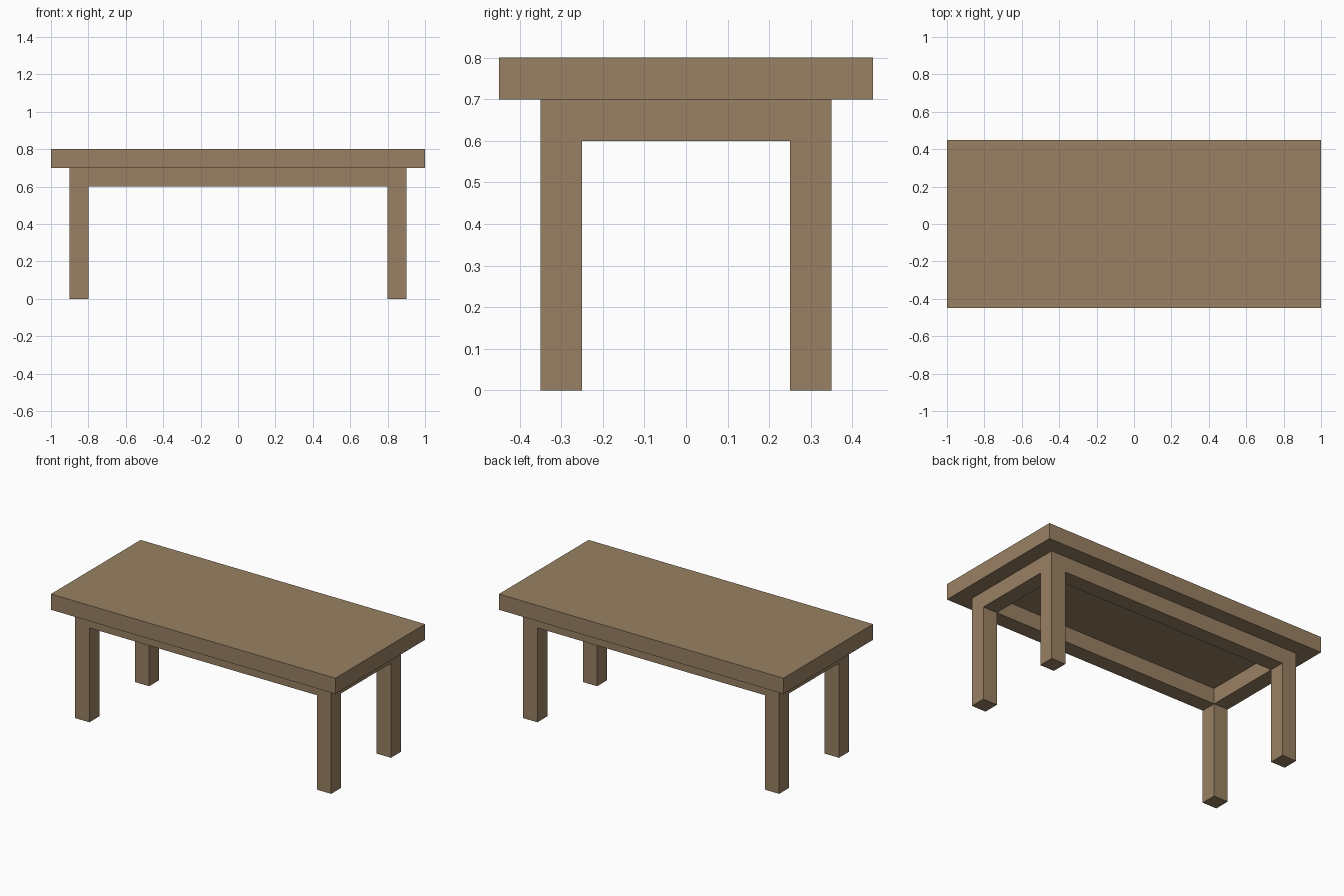
import bpy

cube = bpy.data.objects.get("Cube")
if cube:
    bpy.data.objects.remove(cube, do_unlink=True)

COLOUR = (0.32, 0.22, 0.125, 1.0)
wood = bpy.data.materials.new("brown wood")
wood.use_nodes = True
wood.diffuse_color = COLOUR
wood.node_tree.nodes["Principled BSDF"].inputs["Base Color"].default_value = COLOUR

TOP_LENGTH, TOP_WIDTH, HEIGHT = 2.0, 0.9, 0.8
THICK = 0.1                      # tabletop, leg and apron thickness
LEG_X, LEG_Y = 0.85, 0.3         # leg centres
UNDERSIDE = HEIGHT - THICK


def box(name, size, centre):
    bpy.ops.mesh.primitive_cube_add(size=1, location=centre)
    obj = bpy.context.object
    obj.name = name
    obj.scale = size
    bpy.ops.object.transform_apply(location=False, rotation=False, scale=True)
    obj.data.materials.append(wood)
    return obj


# Tabletop
box("tabletop", (TOP_LENGTH, TOP_WIDTH, THICK), (0, 0, HEIGHT - THICK / 2))

# Legs, one at each corner
for side, sx in (("left", 1), ("right", -1)):
    for end, sy in (("front", -1), ("back", 1)):
        box(f"{end}_{side}_leg", (THICK, THICK, UNDERSIDE),
            (sx * LEG_X, sy * LEG_Y, UNDERSIDE / 2))

# Aprons between the legs, flush with their faces
apron_z = UNDERSIDE - THICK / 2
for name, s in (("front", -1), ("back", 1)):
    box(f"{name}_apron", (2 * LEG_X - THICK, THICK, THICK), (0, s * LEG_Y, apron_z))
for name, s in (("left", 1), ("right", -1)):
    box(f"{name}_apron", (THICK, 2 * LEG_Y - THICK, THICK), (s * LEG_X, 0, apron_z))
